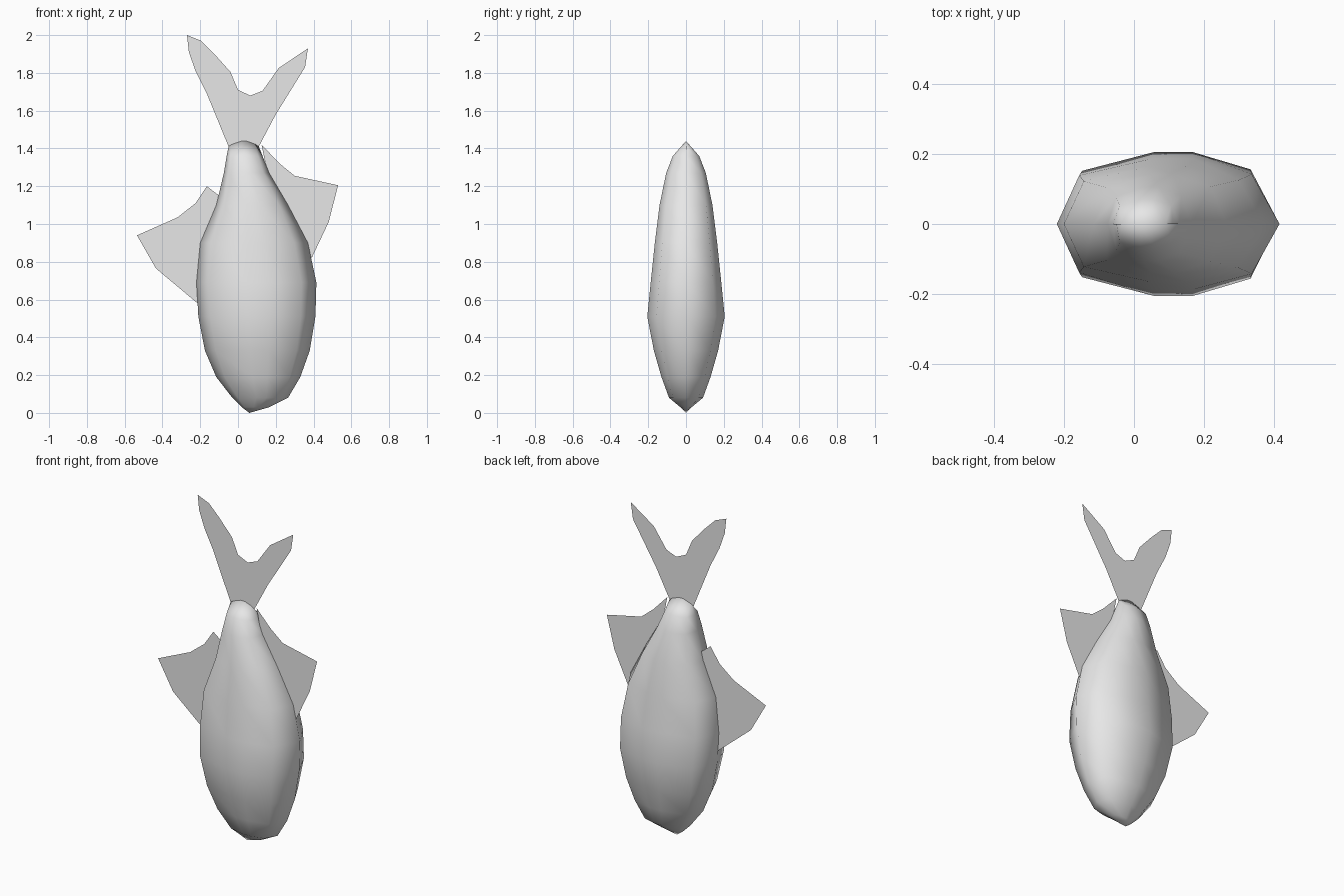
import bpy
import bmesh

default_cube = bpy.data.objects.get("Cube")
if default_cube:
    bpy.data.objects.remove(default_cube, do_unlink=True)

# One plain grey for the whole fish
grey = bpy.data.materials.new("plain grey")
grey.use_nodes = True
grey.diffuse_color = (0.8, 0.8, 0.8, 1)
grey.node_tree.nodes["Principled BSDF"].inputs["Base Color"].default_value = grey.diffuse_color


def add_object(name, bm):
    """Turn a bmesh into a named grey object."""
    mesh = bpy.data.meshes.new(name)
    bm.to_mesh(mesh)
    bm.free()
    mesh.materials.append(grey)
    obj = bpy.data.objects.new(name, mesh)
    bpy.context.scene.collection.objects.link(obj)
    return obj


def add_fin(name, outline):
    """Flat fin in the middle plane of the body, from an (x, z) outline."""
    bm = bmesh.new()
    face = bm.faces.new([bm.verts.new((x, 0, z)) for x, z in outline])
    face.normal_update()
    if face.normal.y > 0:
        face.normal_flip()
    bmesh.ops.triangulate(bm, faces=[face])
    return add_object(name, bm)


# Body cross-section: ten sides, width and depth both scaled to one
half_section = [(-1, 0), (-0.8, 0.74), (-0.14, 1), (0.22, 1), (0.75, 0.76), (1, 0)]
section = half_section + [(u, -v) for u, v in reversed(half_section[1:-1])]

# Body rings from nose to tail: height, right edge, left edge, half depth
rings = [
    (0, 0.06, 0.06, 0),
    (0.03, 0.02, 0.165, 0.03),
    (0.08, -0.03, 0.265, 0.09),
    (0.19, -0.115, 0.33, 0.13),
    (0.33, -0.175, 0.38, 0.17),
    (0.51, -0.21, 0.41, 0.205),
    (0.69, -0.22, 0.415, 0.187),
    (0.9, -0.2, 0.37, 0.165),
    (1.1, -0.115, 0.265, 0.14),
    (1.27, -0.075, 0.165, 0.105),
    (1.36, -0.06, 0.13, 0.07),
    (1.41, -0.05, 0.11, 0),
]

# Loft the rings; the tail end closes in a rounded flat edge
bm = bmesh.new()
loops = []
for z, right, left, depth in rings:
    middle, half_width = (left + right) / 2, (left - right) / 2
    lift = 0.03 if z == rings[-1][0] else 0
    loops.append([
        bm.verts.new((middle + u * half_width, v * depth, z + lift * (1 - u * u)))
        for u, v in section
    ])
for lower, upper in zip(loops, loops[1:]):
    for i in range(len(section)):
        j = (i + 1) % len(section)
        bm.faces.new((lower[i], lower[j], upper[j], upper[i]))
bmesh.ops.remove_doubles(bm, verts=bm.verts, dist=0.0005)
bmesh.ops.recalc_face_normals(bm, faces=bm.faces)
for face in bm.faces:
    face.smooth = True
add_object("body", bm)

# Forked tail fin
add_fin("tail_fin", [
    (-0.05, 1.41), (-0.165, 1.69), (-0.225, 1.81), (-0.26, 1.91),
    (-0.27, 2), (-0.195, 1.97), (-0.125, 1.9), (-0.04, 1.805),
    (0, 1.71), (0.065, 1.68), (0.13, 1.705), (0.215, 1.825),
    (0.37, 1.93), (0.355, 1.83), (0.2, 1.58), (0.11, 1.41),
])

# Fins along the two narrow edges of the body
add_fin("right_fin", [
    (-0.19, 0.56), (-0.435, 0.765), (-0.535, 0.94), (-0.32, 1.035),
    (-0.225, 1.11), (-0.165, 1.2), (-0.1, 1.15), (-0.15, 0.9),
])
add_fin("left_fin", [
    (0.125, 1.42), (0.22, 1.32), (0.3, 1.255), (0.53, 1.205),
    (0.48, 1.01), (0.39, 0.82), (0.35, 0.9), (0.25, 1.1), (0.155, 1.27),
])
